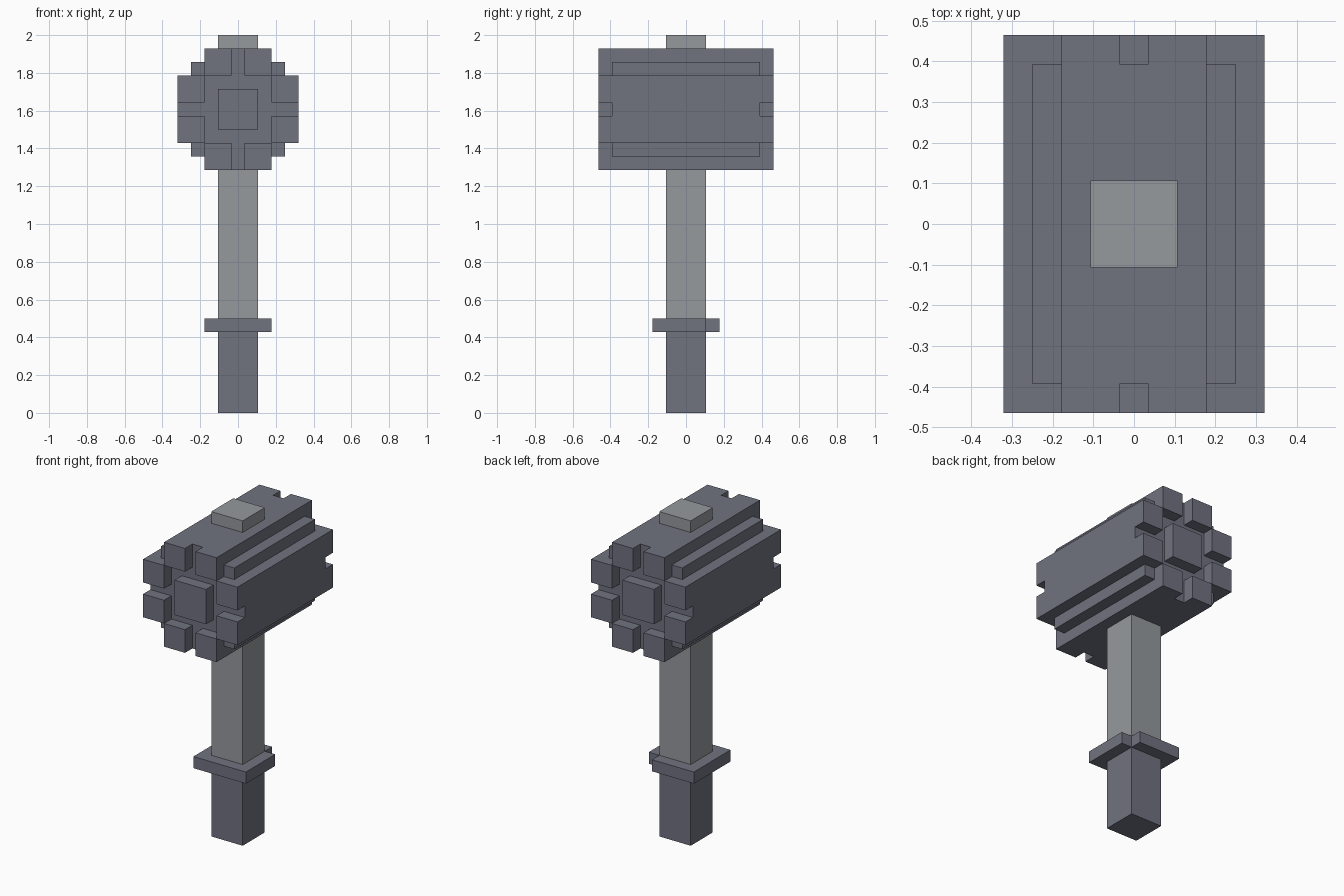
import bpy
import bmesh

U = 2 / 28          # one block of the grid
MID = 22.5          # height of the head's centre, in blocks

if "Cube" in bpy.data.objects:
    bpy.data.objects.remove(bpy.data.objects["Cube"], do_unlink=True)


def material(name, rgb):
    m = bpy.data.materials.new(name)
    m.use_nodes = True
    m.diffuse_color = (*rgb, 1)
    bsdf = next(n for n in m.node_tree.nodes if n.type == "BSDF_PRINCIPLED")
    bsdf.inputs["Base Color"].default_value = (*rgb, 1)
    return m


dark = material("dark slate", (0.162, 0.168, 0.212))
light = material("light grey", (0.30, 0.32, 0.34))


def prism(name, outline, start, end, mat, axis="z"):
    """Extrude an outline, given in blocks, along z or y."""
    bm = bmesh.new()
    if axis == "z":
        pts = [(a, b, start) for a, b in outline]
        move = (0, 0, end - start)
    else:
        pts = [(a, start, b + MID) for a, b in outline]
        move = (0, end - start, 0)
    face = bm.faces.new([bm.verts.new(p) for p in pts])
    top = bmesh.ops.extrude_face_region(bm, geom=[face])["geom"]
    verts = [v for v in top if isinstance(v, bmesh.types.BMVert)]
    bmesh.ops.translate(bm, verts=verts, vec=move)
    bmesh.ops.recalc_face_normals(bm, faces=bm.faces)
    bmesh.ops.scale(bm, verts=bm.verts, vec=(U, U, U))
    mesh = bpy.data.meshes.new(name)
    bm.to_mesh(mesh)
    bm.free()
    mesh.materials.append(mat)
    obj = bpy.data.objects.new(name, mesh)
    bpy.context.collection.objects.link(obj)
    return obj


def rect(a0, a1, b0, b1):
    return [(a0, b0), (a1, b0), (a1, b1), (a0, b1)]


def square(r):
    return rect(-r, r, -r, r)


# Handle: dark grip, collar with one chipped corner, light shaft through the head
prism("grip", square(1.5), 0, 6, dark)
collar = [(-2.5, -2.5), (2.5, -2.5), (2.5, 1.5), (1.5, 1.5), (1.5, 2.5), (-2.5, 2.5)]
prism("collar", collar, 6, 7, dark)
prism("shaft", square(1.5), 7, 28, light)

# Head: stepped octagonal profile mirrored from one quarter
quarter = [(4.5, 2.5), (3.5, 2.5), (3.5, 3.5), (2.5, 3.5), (2.5, 4.5)]
half = quarter + [(-x, z) for x, z in reversed(quarter)]
prism("head", half + [(-x, -z) for x, z in half], -5.5, 5.5, dark, "y")

# Raised studs and boss on both striking faces
for side, s in (("front", -1), ("back", 1)):
    prism(side + "_boss", square(1.5), s * 5.5, s * 6.5, dark, "y")
    for i in (-1, 1):
        for j in (-1, 1):
            upright = rect(i * 0.5, i * 2.5, j * 2.5, j * 4.5)
            flank = rect(i * 2.5, i * 4.5, j * 0.5, j * 2.5)
            prism(side + "_rim_stud", upright, s * 5.5, s * 6.5, dark, "y")
            prism(side + "_flank_stud", flank, s * 5.5, s * 6.5, dark, "y")
